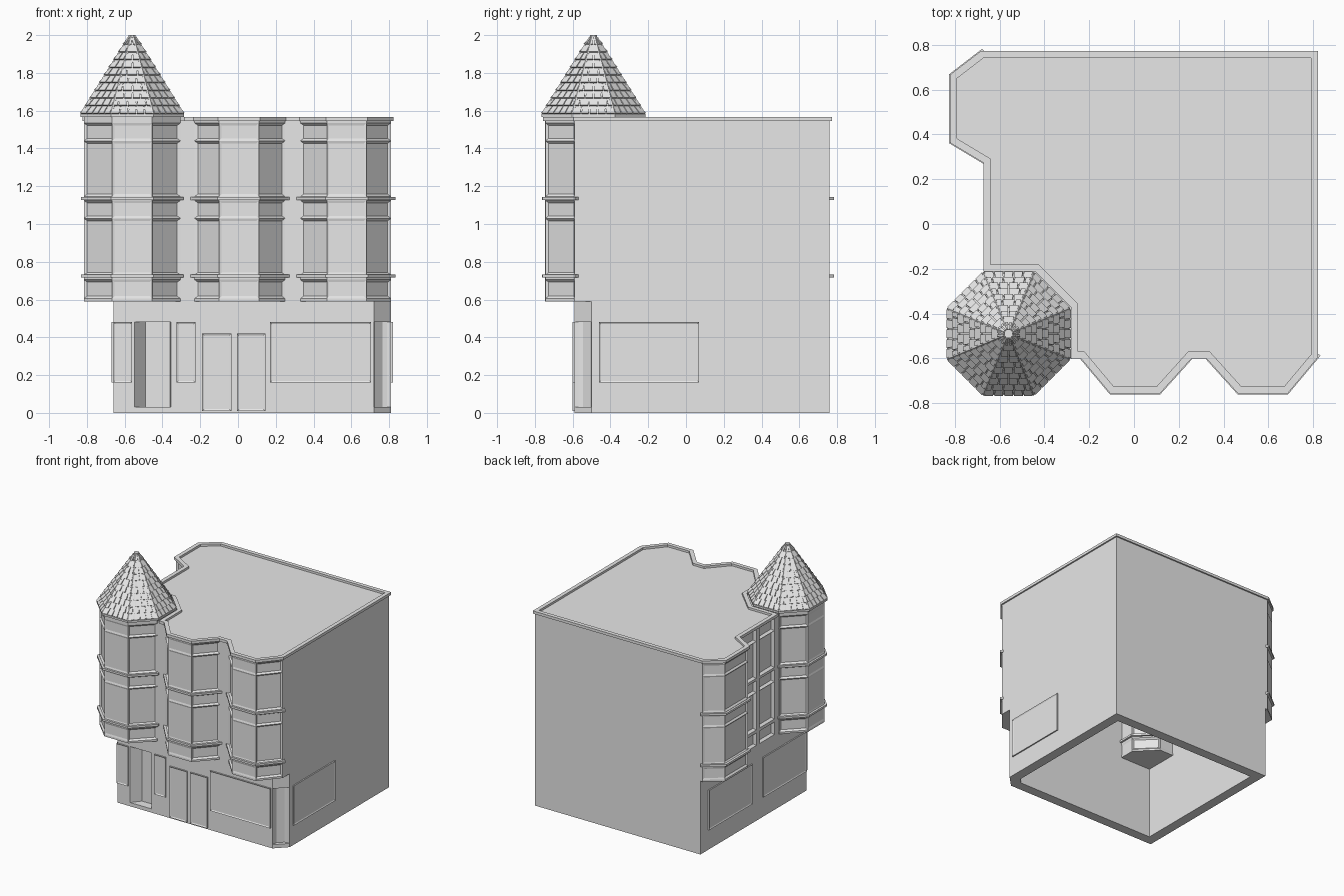
import bpy, bmesh, math
from mathutils import Vector

if "Cube" in bpy.data.objects:
    bpy.data.objects.remove(bpy.data.objects["Cube"], do_unlink=True)

stone = bpy.data.materials.new("pale_grey")
stone.use_nodes = True
stone.diffuse_color = (0.8, 0.8, 0.8, 1)
stone.node_tree.nodes["Principled BSDF"].inputs["Base Color"].default_value = (0.8, 0.8, 0.8, 1)


def finish(name, bm):
    bmesh.ops.recalc_face_normals(bm, faces=bm.faces)
    mesh = bpy.data.meshes.new(name)
    bm.to_mesh(mesh)
    bm.free()
    mesh.materials.append(stone)
    obj = bpy.data.objects.new(name, mesh)
    bpy.context.collection.objects.link(obj)
    return obj


def offset(pts, d):
    """Mitred offset of a counter-clockwise outline, outward when d > 0."""
    out = []
    for i, p in enumerate(pts):
        p = Vector(p)
        a = (p - Vector(pts[i - 1])).normalized()
        b = (Vector(pts[(i + 1) % len(pts)]) - p).normalized()
        na, nb = Vector((a.y, -a.x)), Vector((b.y, -b.x))
        out.append(p + (na + nb) * (d / (1 + na.dot(nb))))
    return out


def prism(name, pts, levels, panels=None, bands=(), border=0.013):
    """Extruded outline; panels maps an edge to the depth of its inset windows."""
    bm = bmesh.new()
    n = len(pts)
    loops = [[bm.verts.new((p[0], p[1], z)) for p in pts] for z in levels]
    marked = {}
    for k in range(len(levels) - 1):
        lo, hi = loops[k], loops[k + 1]
        for i in range(n):
            j = (i + 1) % n
            f = bm.faces.new((lo[i], lo[j], hi[j], hi[i]))
            if panels and i in panels and k in bands:
                marked.setdefault(panels[i], []).append(f)
    bm.faces.new(loops[-1])
    bm.faces.new(loops[0][::-1])
    bm.normal_update()
    for depth, faces in marked.items():
        bmesh.ops.inset_individual(bm, faces=faces, thickness=border, depth=-depth,
                                   use_even_offset=True)
    return finish(name, bm)


def ring(name, outer, inner, z0, z1):
    bm = bmesh.new()
    n = len(outer)
    loops = [[bm.verts.new((p[0], p[1], z)) for p in pts]
             for pts, z in ((outer, z0), (outer, z1), (inner, z1), (inner, z0))]
    for k in range(4):
        a, b = loops[k], loops[(k + 1) % 4]
        for i in range(n):
            j = (i + 1) % n
            bm.faces.new((a[i], a[j], b[j], b[i]))
    return finish(name, bm)


def cut(obj, cutters):
    for c in cutters:
        c.hide_render = True
        mod = obj.modifiers.new("cut", "BOOLEAN")
        mod.operation, mod.solver, mod.object = "DIFFERENCE", "EXACT", c
        bpy.context.view_layer.objects.active = obj
        bpy.ops.object.modifier_apply(modifier=mod.name)


def plate(name, p, q, z0, z1):
    """Shallow framed panel on a wall running counter-clockwise from p to q."""
    p, q = Vector(p), Vector(q)
    d = (q - p).normalized()
    out = Vector((d.y, -d.x)) * 0.01
    prism(name, [p + out, q + out, q - out, p - out], [z0, z1], {0: 0.005}, (0,), 0.01)


def octagon(r):
    return [Vector((CX + r * math.cos(math.pi * (k + 0.5) / 4),
                    CY + r * math.sin(math.pi * (k + 0.5) / 4))) for k in range(8)]


CX, CY = -0.56, -0.49
LEVELS = [0.59, 0.605, 0.705, 0.73, 1.03, 1.125, 1.145, 1.44, 1.535, 1.55]
WINDOW_BANDS = (1, 3, 4, 6, 7)
DEEP, SHALLOW, WALL = 0.012, 0.004, 0.02

# Ground floor with cut corner, door recesses and hollow inside
ground = [(-0.66, -0.59), (0.72, -0.59), (0.81, -0.5), (0.81, 0.76), (-0.66, 0.76)]
ground_floor = prism("ground_floor", ground, [0, 0.59])
hollow = prism("hollow_cutter", offset(ground, -0.08), [-0.1, 1.5])
entry = prism("entry_cutter", [(-0.555, -0.6), (-0.355, -0.6), (-0.36, -0.52), (-0.49, -0.52)],
              [0.03, 0.48])
corner = prism("corner_cutter", [(0.72, -0.6), (0.82, -0.5), (0.79, -0.5), (0.765, -0.505),
                                 (0.725, -0.545), (0.72, -0.57)], [0.03, 0.48])
cut(ground_floor, [hollow, entry, corner])

# Upper floors with bays on the front and the right side
upper = [(-0.33, -0.59), (-0.23, -0.59), (-0.10, -0.745), (0.11, -0.745), (0.25, -0.59),
         (0.33, -0.59), (0.47, -0.745), (0.68, -0.745), (0.81, -0.59), (0.81, 0.76),
         (-0.68, 0.76), (-0.81, 0.66), (-0.81, 0.37), (-0.66, 0.28), (-0.66, 0.24),
         (-0.66, 0.05), (-0.66, 0.01), (-0.66, -0.18), (-0.66, -0.28)]
depths = {i: DEEP for i in (1, 3, 5, 7, 11, 12)}
depths.update({i: SHALLOW for i in (2, 6, 10)})
depths.update({i: WALL for i in (14, 16)})
upper_floors = prism("upper_floors", upper, LEVELS, depths, WINDOW_BANDS)
cut(upper_floors, [hollow])
for helper in (hollow, entry, corner):
    bpy.data.objects.remove(helper, do_unlink=True)

# Corner tower
body = octagon(0.277)
prism("tower", body, LEVELS[:-1] + [1.57],
      {i: SHALLOW if i % 2 else DEEP for i in range(8)}, WINDOW_BANDS)

# Roof rim, stepping around the tower
rim = upper[1:14] + [(-0.66, -0.2), (-0.435, -0.2), (-0.27, -0.365), (-0.27, -0.59)]
ring("roof_rim", offset(rim, 0.012), offset(rim, -0.02), 1.545, 1.567)

# Ledges around the tower and each bay
for z in (0.725, 1.135):
    prism("tower_ledge", offset(body, 0.016), [z - 0.008, z + 0.008])
    for start in (1, 5, 10):
        b0, f0, f1, b1 = (Vector(p) for p in upper[start:start + 4])
        s0, s1 = (f0 - b0).normalized(), (b1 - f1).normalized()
        shape = [b0, f0, f1, b1, b1 + Vector((-s1.y, s1.x)) * 0.06,
                 b0 + Vector((-s0.y, s0.x)) * 0.06]
        prism("bay_ledge", offset(shape, 0.016), [z - 0.008, z + 0.008])

# Shop windows and doors at street level
for name, x0, x1, z0, z1 in (("side_window", -0.66, -0.56, 0.16, 0.48),
                             ("narrow_window", -0.325, -0.225, 0.16, 0.48),
                             ("front_door", -0.19, -0.035, 0.01, 0.42),
                             ("front_door", -0.005, 0.145, 0.01, 0.42),
                             ("shop_window", 0.17, 0.705, 0.16, 0.48)):
    plate(name, (x0, -0.59), (x1, -0.59), z0, z1)
plate("left_shop_window", (0.81, -0.46), (0.81, 0.07), 0.16, 0.48)
for y in (0.66, -0.03):
    plate("right_shop_window", (-0.66, y), (-0.66, y - 0.55), 0.16, 0.48)

# Tower roof: eave, core and finial
base = [p.to_3d() + Vector((0, 0, 1.582)) for p in octagon(0.29)]
tip = [p.to_3d() + Vector((0, 0, 1.988)) for p in octagon(0.018)]
prism("eave", octagon(0.297), [1.567, 1.582])
bm = bmesh.new()
low, high = [bm.verts.new(p) for p in base], [bm.verts.new(p) for p in tip]
for k in range(8):
    j = (k + 1) % 8
    bm.faces.new((low[k], low[j], high[j], high[k]))
bm.faces.new(high)
bm.faces.new(low[::-1])
finish("spire_core", bm)
prism("finial", octagon(0.02), [1.98, 2.0])

# Staggered shingles on the eight roof faces
ROWS = 10
bm = bmesh.new()
for k in range(8):
    b0, b1, t0, t1 = base[k], base[(k + 1) % 8], tip[k], tip[(k + 1) % 8]
    normal = (b1 - b0).cross(t0 - b0).normalized()

    def on_face(u, t, lift):
        return b0.lerp(t0, t).lerp(b1.lerp(t1, t), u) + normal * lift

    for row in range(ROWS):
        v0, v1 = row / ROWS, (row + 1) / ROWS
        width = (b1 - b0).length * (1 - v0)
        n = max(1, round(width / 0.045))
        if row % 2:
            marks = [0] + [(j + 0.5) / n for j in range(n)] + [1]
        else:
            marks = [j / n for j in range(n + 1)]
        gap = min(0.1, 0.003 / width)
        for u0, u1 in zip(marks, marks[1:]):
            u0, u1 = u0 + gap, u1 - gap
            under = [bm.verts.new(on_face(u, v, -0.004))
                     for u, v in ((u0, v0), (u1, v0), (u1, v1), (u0, v1))]
            over = [bm.verts.new(on_face(u, v, h)) for u, v, h in
                    ((u0, v0, 0.012), (u1, v0, 0.012), (u1, v1, 0.003), (u0, v1, 0.003))]
            bm.faces.new(over)
            bm.faces.new(under[::-1])
            for i in range(4):
                j = (i + 1) % 4
                bm.faces.new((under[i], under[j], over[j], over[i]))
finish("shingles", bm)

# Hip ridges
bm = bmesh.new()
for a, b in zip(base, tip):
    span = b - a
    mat = span.to_track_quat("Z", "Y").to_matrix().to_4x4()
    mat.translation = (a + b) / 2
    bmesh.ops.create_cone(bm, cap_ends=True, segments=6, radius1=0.009, radius2=0.007,
                          depth=span.length, matrix=mat)
finish("hip_ridges", bm)
